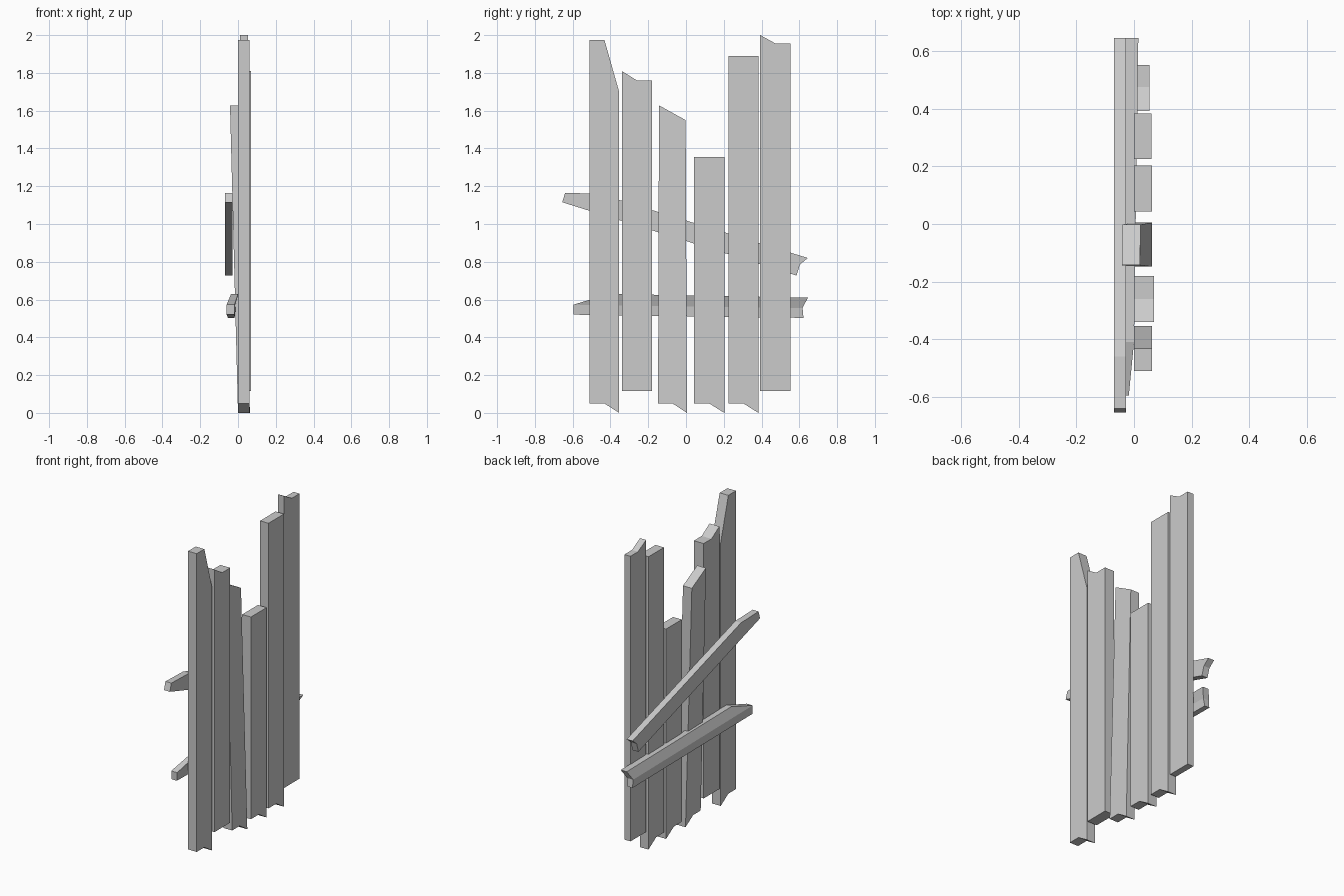
import bpy

if "Cube" in bpy.data.objects:
    bpy.data.objects.remove(bpy.data.objects["Cube"])


def slab(name, outline, back, front, quads=None):
    """Board from a (y, z) outline; back/front give x per outline point."""
    n = len(outline)
    verts = [(x, y, z) for x, (y, z) in zip(back, outline)]
    verts += [(x, y, z) for x, (y, z) in zip(front, outline)]
    caps = quads or [tuple(range(n))]
    faces = [tuple(c) for c in caps]
    faces += [tuple(i + n for i in reversed(c)) for c in caps]
    faces += [((i + 1) % n, i, i + n, (i + 1) % n + n) for i in range(n)]
    mesh = bpy.data.meshes.new(name)
    mesh.from_pydata(verts, [], faces)
    obj = bpy.data.objects.new(name, mesh)
    bpy.context.collection.objects.link(obj)
    # consistent outward normals
    import bmesh
    bm = bmesh.new()
    bm.from_mesh(mesh)
    bmesh.ops.recalc_face_normals(bm, faces=bm.faces)
    bm.to_mesh(mesh)
    bm.free()
    return obj


def plank(name, y0, y1, top, notched, x0, x1, lean=0.0):
    """Upright board; top runs from the y1 edge back to the y0 edge."""
    if notched:
        bottom = [(y0, 0.05), ((y0 + y1) / 2, 0.05), (y1, 0.0)]
    else:
        bottom = [(y0, 0.115), (y1, 0.115)]
    outline = bottom + top
    shift = [lean * z for _, z in outline]
    return slab(name, outline, [x0 + s for s in shift], [x1 + s for s in shift])


# Upright planks, from -y to +y
plank("plank_1", -0.51, -0.354, [(-0.354, 1.70), (-0.432, 1.975), (-0.51, 1.975)], True, 0.0, 0.062)
plank("plank_2", -0.34, -0.18, [(-0.18, 1.76), (-0.26, 1.76), (-0.34, 1.81)], False, 0.0, 0.07)
plank("plank_3_leaning", -0.148, 0.005, [(-0.002, 1.55), (-0.143, 1.628)], True, 0.0, 0.063, -0.026)
plank("plank_4", 0.043, 0.203, [(0.203, 1.355), (0.043, 1.355)], True, 0.0, 0.062)
plank("plank_5", 0.225, 0.383, [(0.383, 1.89), (0.225, 1.89)], True, 0.0, 0.06)
plank("plank_6", 0.393, 0.552, [(0.552, 1.955), (0.475, 1.955), (0.393, 2.0)], False, 0.01, 0.053)

# Cross rails: lower and upper strips meet along the mid line
strips = [(0, 1, 4, 5), (1, 2, 3, 4)]
slab("upper_rail",
     [(-0.655, 1.115), (-0.64, 1.165), (-0.46, 1.16), (0.645, 0.82), (0.603, 0.785), (0.585, 0.727)],
     [-0.07] * 6, [-0.028] * 6, strips)
# The lower rail's upper half bends toward the planks
slab("lower_rail",
     [(-0.595, 0.52), (-0.595, 0.573), (-0.41, 0.63), (0.645, 0.61), (0.617, 0.555), (0.622, 0.503)],
     [-0.06, -0.06, -0.037, -0.028, -0.055, -0.053],
     [-0.02, -0.018, 0.0, 0.015, -0.012, -0.018], strips)
